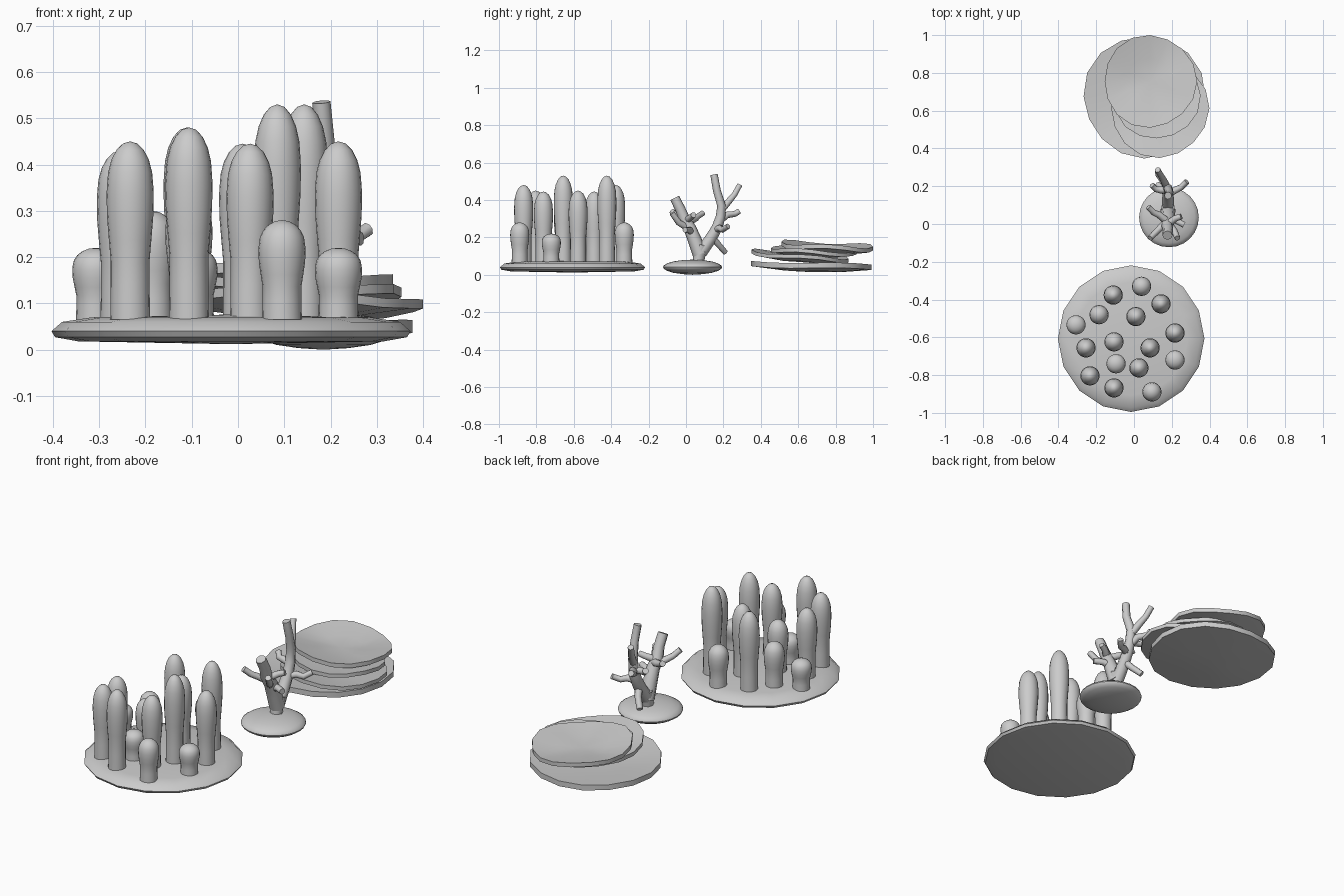
import bpy, bmesh, math
from mathutils import Vector

if "Cube" in bpy.data.objects:
    bpy.data.objects.remove(bpy.data.objects["Cube"])


def finish(name, bm, angle=35):
    bmesh.ops.recalc_face_normals(bm, faces=bm.faces)
    me = bpy.data.meshes.new(name)
    bm.to_mesh(me)
    bm.free()
    ob = bpy.data.objects.new(name, me)
    bpy.context.collection.objects.link(ob)
    shade(ob, angle)
    return ob


def shade(ob, angle=35):
    bpy.ops.object.select_all(action='DESELECT')
    ob.select_set(True)
    bpy.context.view_layer.objects.active = ob
    bpy.ops.object.shade_smooth_by_angle(angle=math.radians(angle))


# lathe a profile of (radius, z) whose first and last points lie on the axis
def lathe(name, profile, cx, cy, n, angle=35):
    bm = bmesh.new()
    bottom = bm.verts.new((cx, cy, profile[0][1]))
    top = bm.verts.new((cx, cy, profile[-1][1]))
    rings = [[bm.verts.new((cx + r * math.cos(2 * math.pi * i / n),
                            cy + r * math.sin(2 * math.pi * i / n), z))
              for i in range(n)] for r, z in profile[1:-1]]
    for i in range(n):
        j = (i + 1) % n
        bm.faces.new((bottom, rings[0][j], rings[0][i]))
        bm.faces.new((top, rings[-1][i], rings[-1][j]))
        for a, b in zip(rings, rings[1:]):
            bm.faces.new((a[i], a[j], b[j], b[i]))
    return finish(name, bm, angle)


# pillar coral: low round base and rounded columns
lathe("pillar_base", [(0, .012), (.33, .018), (.38, .027), (.388, .04),
                      (.365, .06), (.30, .07), (0, .076)], -.015, -.607, 16)
pillars = [(-.11, -.376, .48), (.04, -.33, .28), (.143, -.423, .53),
           (-.185, -.48, .30), (-.307, -.534, .22), (.01, -.49, .445),
           (.217, -.577, .45), (-.254, -.656, .43), (-.106, -.624, .34),
           (.085, -.656, .53), (-.095, -.74, .22), (.026, -.762, .445),
           (-.233, -.804, .45), (-.106, -.868, .48), (.217, -.72, .22),
           (.095, -.889, .28)]
column = [(0, 0), (.043, 0), (.042, .2), (.042, .33), (.046, .45), (.05, .58), (.051, .7)]
column += [(.05 * math.cos(math.radians(a)), .75 + .25 * math.sin(math.radians(a)))
           for a in (0, 18, 36, 54, 72)] + [(0, 1)]
for k, (x, y, h) in enumerate(pillars):
    z0 = .065
    lathe(f"pillar_{k + 1}", [(r, z0 + t * (h - z0)) for r, t in column], x, y, 20, 60)

# branching coral: lens-shaped base
lens = [(.158 * math.cos(math.radians(a)), .041 + .04 * math.sin(math.radians(a)))
        for a in (-70, -50, -30, -12, 0, 12, 30, 50, 70)]
lathe("branch_base", [(0, 0)] + lens + [(0, .081)], .185, .035, 24)


# tapered tube through points, slightly flared at the tip
def tube(name, pts, r0, r1):
    cu = bpy.data.curves.new(name, 'CURVE')
    cu.dimensions = '3D'
    cu.bevel_depth = 1
    cu.bevel_resolution = 2
    cu.use_fill_caps = True
    sp = cu.splines.new('POLY')
    sp.points.add(len(pts) - 1)
    last = len(pts) - 1
    for i, p in enumerate(pts):
        sp.points[i].co = (*p, 1)
        sp.points[i].radius = r0 + (r1 - r0) * i / last
    sp.points[last].radius *= 1.1
    ob = bpy.data.objects.new(name, cu)
    bpy.context.collection.objects.link(ob)
    bpy.ops.object.select_all(action='DESELECT')
    ob.select_set(True)
    bpy.context.view_layer.objects.active = ob
    bpy.ops.object.convert(target='MESH')
    shade(bpy.context.object, 50)


tube("trunk", [(.18, .065, .05), (.18, .07, .1), (.18, .085, .16)], .03, .034)
tube("rear_limb", [(.18, .08, .12), (.18, .13, .19), (.18, .165, .25), (.18, .185, .31),
                   (.18, .19, .37), (.188, .165, .45), (.18, .15, .535)], .034, .018)
tube("front_limb", [(.18, .075, .11), (.18, .045, .19), (.18, .02, .25), (.175, -.01, .30),
                    (.18, -.03, .35), (.177, -.06, .41)], .04, .024)
twigs = [
    [(.18, .185, .34), (.155, .235, .40), (.14, .26, .43), (.125, .287, .48)],
    [(.18, .17, .28), (.16, .22, .32), (.13, .26, .325), (.125, .285, .34)],
    [(.18, .16, .24), (.22, .18, .25), (.25, .195, .24), (.28, .225, .26)],
    [(.18, .18, .30), (.14, .18, .31), (.115, .185, .31), (.095, .205, .33)],
    [(.18, .14, .20), (.16, .175, .16), (.125, .21, .12)],
    [(.18, .02, .26), (.14, -.02, .29), (.11, -.05, .31), (.085, -.075, .34)],
    [(.18, .01, .28), (.13, .05, .30), (.105, .06, .31), (.075, .09, .33)],
    [(.18, .03, .22), (.22, .02, .24), (.265, -.005, .24)],
    [(.18, .0, .29), (.22, .03, .31), (.25, .04, .32)],
    [(.18, .01, .25), (.215, -.04, .28), (.23, -.075, .33)],
]
for k, p in enumerate(twigs):
    tube(f"twig_{k + 1}", p, .02, .014)


# plate coral: thin dished discs, tilted and slightly wavy
def plate(name, cx, cy, cz, rad, dish, tx, ty, wave, phase, thick, n=16):
    bm = bmesh.new()
    layers = []
    for dz in (0, thick):
        layer = [bm.verts.new((cx, cy, cz + dz))]
        for f in (.5, 1):
            for i in range(n):
                a = 2 * math.pi * i / n
                r = rad * f * (1 + .02 * math.sin(3 * a + phase))
                x, y = r * math.cos(a), r * math.sin(a)
                z = cz + dz + dish * f * f + tx * x + ty * y + wave * f * math.sin(3 * a + phase)
                layer.append(bm.verts.new((cx + x, cy + y, z)))
        layers.append(layer)
    lo, hi = layers
    for i in range(n):
        j = (i + 1) % n
        for v in layers:
            bm.faces.new((v[0], v[1 + i], v[1 + j]))
            bm.faces.new((v[1 + i], v[1 + n + i], v[1 + n + j], v[1 + j]))
        bm.faces.new((lo[1 + n + i], lo[1 + n + j], hi[1 + n + j], hi[1 + n + i]))
    finish(name, bm, 30)


plate("plate_bottom", .055, .675, .014, .322, .022, 0, -.02, .004, 0, .028)
plate("plate_lower", .135, .612, .068, .26, .022, -.03, -.08, .008, 1, .02)
plate("plate_middle", .12, .68, .096, .23, .02, -.03, -.05, .008, 2.5, .02)
plate("plate_top", .085, .755, .112, .245, .03, -.04, -.05, .009, 1.5, .022)
